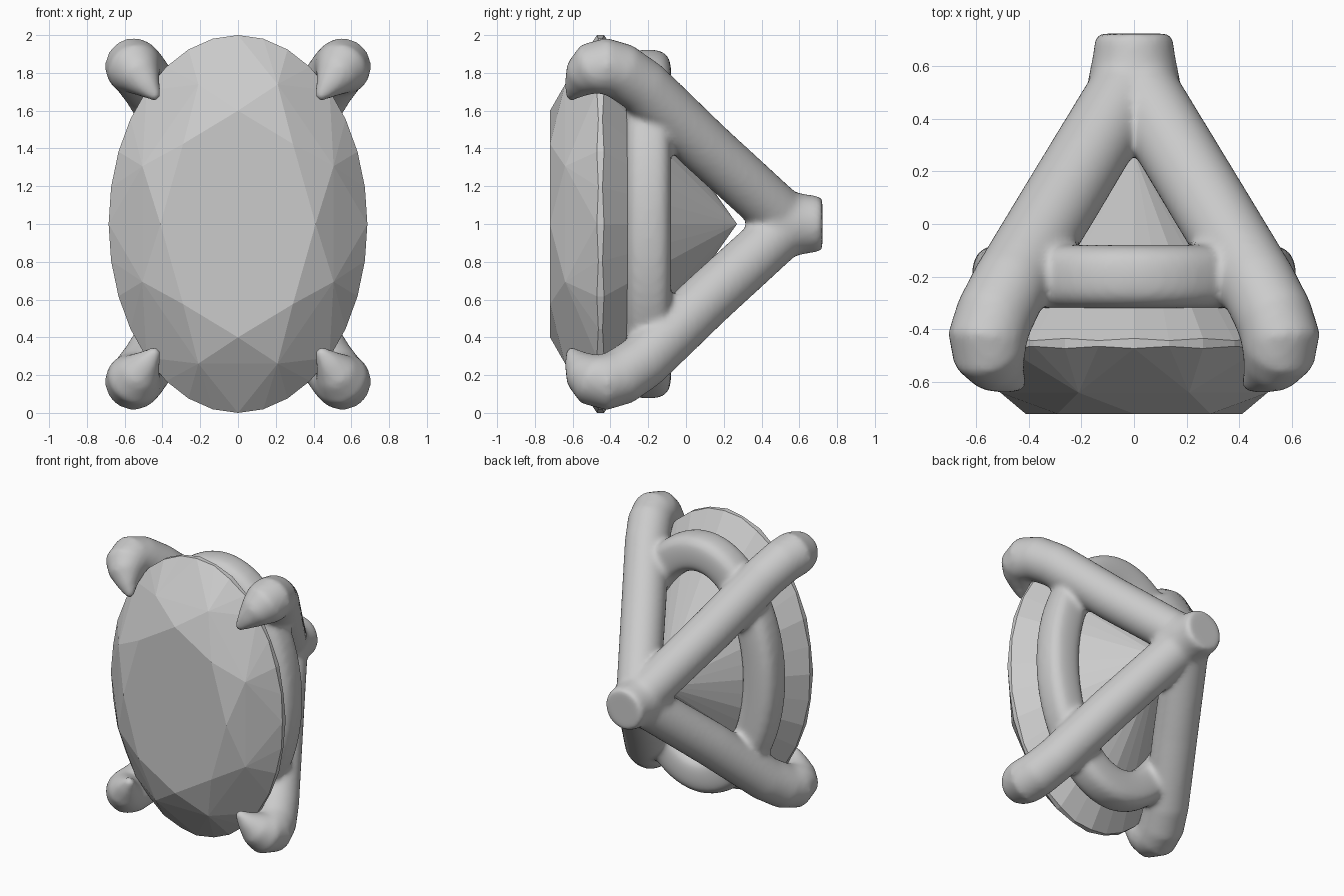
import bpy, bmesh, math
from mathutils import Vector

if "Cube" in bpy.data.objects:
    bpy.data.objects.remove(bpy.data.objects["Cube"])


def add_object(name, bm):
    bmesh.ops.recalc_face_normals(bm, faces=bm.faces)
    mesh = bpy.data.meshes.new(name)
    bm.to_mesh(mesh)
    bm.free()
    obj = bpy.data.objects.new(name, mesh)
    bpy.context.collection.objects.link(obj)
    return obj


def loft(bm, rings, closed=False):
    loops = [[bm.verts.new(p) for p in ring] for ring in rings]
    pairs = list(zip(loops, loops[1:])) + ([(loops[-1], loops[0])] if closed else [])
    for a, b in pairs:
        for i in range(len(a)):
            j = (i + 1) % len(a)
            bm.faces.new((a[i], a[j], b[j], b[i]))
    if not closed:
        bm.faces.new(loops[0])
        bm.faces.new(loops[-1])


def tube(bm, path, sides=24):
    # path points are (x, y, z, radius)
    pts = [Vector(p[:3]) for p in path]
    rings = []
    for i, p in enumerate(pts):
        d = (pts[min(i + 1, len(pts) - 1)] - pts[max(i - 1, 0)]).normalized()
        u = d.cross(Vector((1, 0, 0))).normalized()
        v = d.cross(u)
        r = path[i][3]
        rings.append([p + r * (u * math.cos(a) + v * math.sin(a))
                      for a in (2 * math.pi * k / sides for k in range(sides))])
    loft(bm, rings)


# Faceted oval gemstone
def oval(r, deg, y):
    a = math.radians(deg)
    return (0.685 * r * math.sin(a), y, 1 + r * math.cos(a))


points = [(0, 0.27, 1)]
for k in range(8):
    points.append(oval(0.6, 45 * k, -0.72))
    points.append(oval(0.8, 45 * k + 22.5, -0.64))
for k in range(32):
    wave = 0.008 if k % 2 else 0
    points.append(oval(1, 11.25 * k, -0.472 + wave))
    points.append(oval(1, 11.25 * k, -0.434 - wave))
bm = bmesh.new()
for p in points:
    bm.verts.new(p)
bmesh.ops.convex_hull(bm, input=bm.verts)
bmesh.ops.dissolve_limit(bm, angle_limit=math.radians(1), verts=bm.verts, edges=bm.edges)
add_object("gemstone", bm)

# Setting: four claws, a support ring and a rear hub, fused together
bm = bmesh.new()
claw = [(0.0, 0.55, 0.0, 0.145), (0.27, 0.1, 0.41, 0.148), (0.47, -0.23, 0.73, 0.148),
        (0.53, -0.35, 0.812, 0.150), (0.555, -0.43, 0.835, 0.152), (0.545, -0.49, 0.82, 0.146),
        (0.515, -0.54, 0.78, 0.115), (0.47, -0.585, 0.72, 0.066), (0.425, -0.62, 0.66, 0.02)]
for sx in (-1, 1):
    for sz in (-1, 1):
        tube(bm, [(sx * x, y, 1 + sz * z, r) for x, y, z, r in claw])

tube(bm, [(0, 0.40, 1, 0.15), (0, 0.45, 1, 0.19), (0, 0.55, 1, 0.175),
          (0, 0.65, 1, 0.155), (0, 0.70, 1, 0.15), (0, 0.722, 1, 0.135)])


def soft(v):
    return math.copysign(abs(v) ** 0.7, v)


rings = []
for k in range(64):
    t = 2 * math.pi * k / 64
    ring = []
    for j in range(24):
        a = 2 * math.pi * j / 24
        d = 0.13 * soft(math.cos(a))
        ring.append(((0.485 + d) * math.sin(t), -0.2 + 0.122 * soft(math.sin(a)),
                     1 + (0.795 + d) * math.cos(t)))
    rings.append(ring)
loft(bm, rings, closed=True)
setting = add_object("claw_setting", bm)

remesh = setting.modifiers.new("fuse", 'REMESH')
remesh.mode = 'VOXEL'
remesh.voxel_size = 0.018
remesh.use_smooth_shade = True
smooth = setting.modifiers.new("soften", 'SMOOTH')
smooth.factor = 0.5
smooth.iterations = 10
